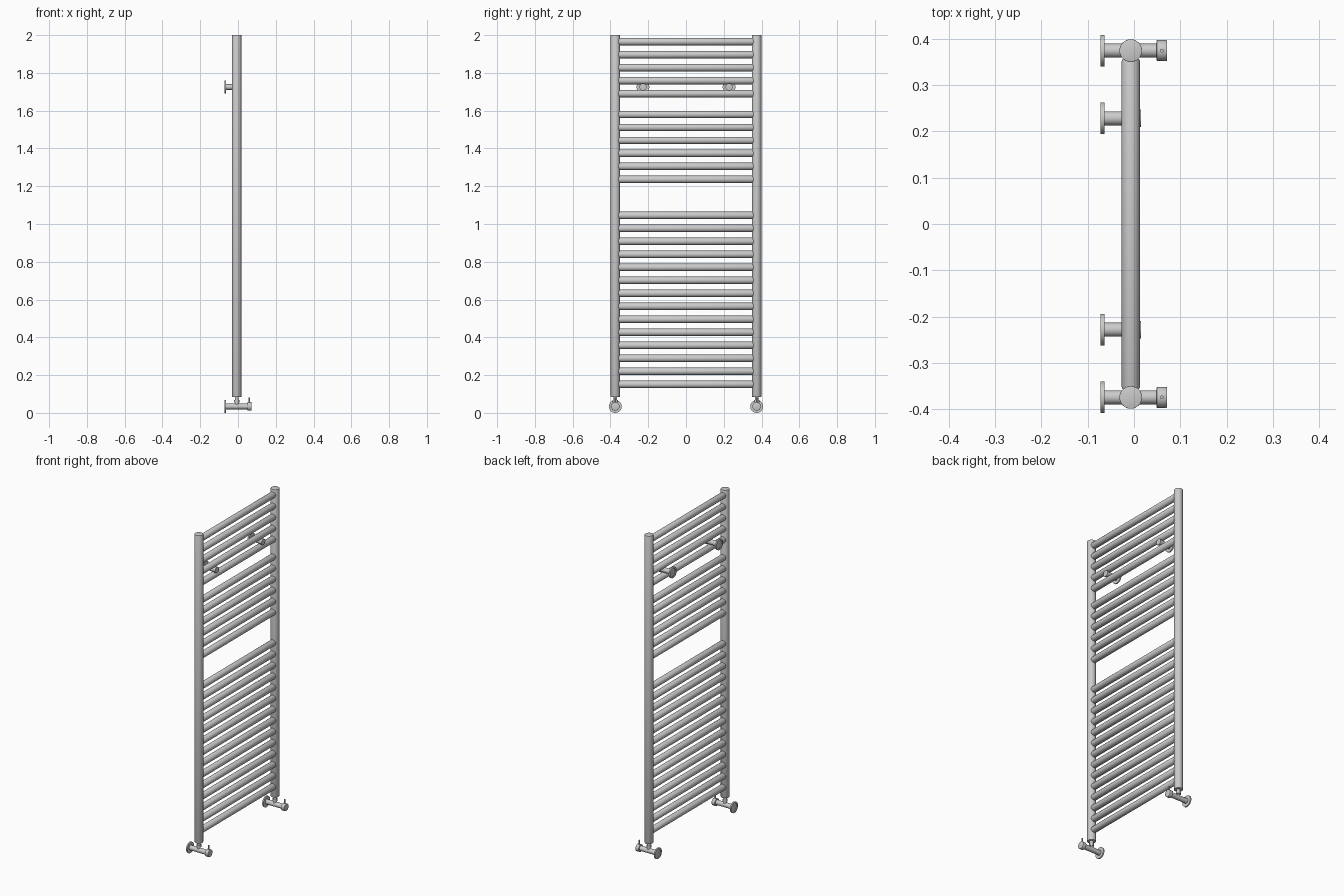
import bpy, bmesh, math
from mathutils import Matrix, Vector

if "Cube" in bpy.data.objects:
    bpy.data.objects.remove(bpy.data.objects["Cube"])

CX = -0.007       # x of the frame plane
POST_Y = 0.374
VALVE_Z = 0.034


def lathe(name, profile, origin, axis, segments=32):
    """Revolve (distance along axis, radius) points around an axis."""
    bm = bmesh.new()
    verts = [bm.verts.new((r, 0, d)) for d, r in profile]
    edges = [bm.edges.new(p) for p in zip(verts, verts[1:])]
    bmesh.ops.spin(bm, geom=verts + edges, cent=(0, 0, 0), axis=(0, 0, 1),
                   angle=math.tau, steps=segments)
    bmesh.ops.remove_doubles(bm, verts=bm.verts, dist=1e-5)
    bmesh.ops.recalc_face_normals(bm, faces=bm.faces)
    rot = Vector((0, 0, 1)).rotation_difference(Vector(axis)).to_matrix().to_4x4()
    bm.transform(Matrix.Translation(origin) @ rot)
    mesh = bpy.data.meshes.new(name)
    bm.to_mesh(mesh)
    bm.free()
    ob = bpy.data.objects.new(name, mesh)
    bpy.context.collection.objects.link(ob)
    bpy.context.view_layer.objects.active = ob
    ob.select_set(True)
    bpy.ops.object.shade_smooth_by_angle(angle=math.radians(35))
    ob.select_set(False)
    return ob


def rod(start, end, r, bevel=0.0):
    """Closed cylinder profile with optional softened ends."""
    if bevel:
        return [(start, 0), (start, r - bevel), (start + bevel * 0.3, r - bevel * 0.3),
                (start + bevel, r), (end - bevel, r),
                (end - bevel * 0.3, r - bevel * 0.3), (end, r - bevel), (end, 0)]
    return [(start, 0), (start, r), (end, r), (end, 0)]


# Wall flange with a shallow recess in its back, running into a stem
FLANGE = [(-0.072, 0.034), (-0.064, 0.034), (-0.064, 0.015)]
RECESS = [(-0.068, 0), (-0.068, 0.025), (-0.072, 0.025)]

# Horizontal rungs in three groups: (lowest height, count)
for group, (z0, count) in enumerate([(0.151, 14), (1.236, 6), (1.690, 5)]):
    for i in range(count):
        lathe(f"rung_{group + 1}_{i + 1}", rod(-0.358, 0.358, 0.0195, 0.006),
              (CX, 0, z0 + i * 0.0688), (0, 1, 0))

for side, s in (("left", -1), ("right", 1)):
    y = s * POST_Y
    # Upright post
    lathe(f"post_{side}", rod(0.085, 2.0, 0.0245, 0.001), (CX, y, 0), (0, 0, 1))

    # Valve: neck with collar, body with wall flange, control head and pin
    lathe(f"valve_neck_{side}",
          [(VALVE_Z, 0), (VALVE_Z, 0.010), (0.056, 0.010), (0.056, 0.014),
           (0.068, 0.014), (0.068, 0.010), (0.09, 0.010), (0.09, 0)],
          (CX, y, 0), (0, 0, 1))
    lathe(f"valve_body_{side}", RECESS + FLANGE + [(0.052, 0.015), (0.052, 0)],
          (0, y, VALVE_Z), (1, 0, 0))
    lathe(f"valve_head_{side}", rod(0.049, 0.071, 0.0225, 0.001),
          (0, y, VALVE_Z), (1, 0, 0))
    lathe(f"valve_pin_{side}", rod(0.05, 0.082, 0.004), (0.060, y, 0), (0, 0, 1), 16)

    # Wall bracket between two upper rungs, with a clamping cap in front
    lathe(f"wall_bracket_{side}",
          RECESS + FLANGE + [(0.006, 0.015), (0.006, 0.019), (0.015, 0.019), (0.015, 0)],
          (0, s * 0.228, 1.725), (1, 0, 0))
